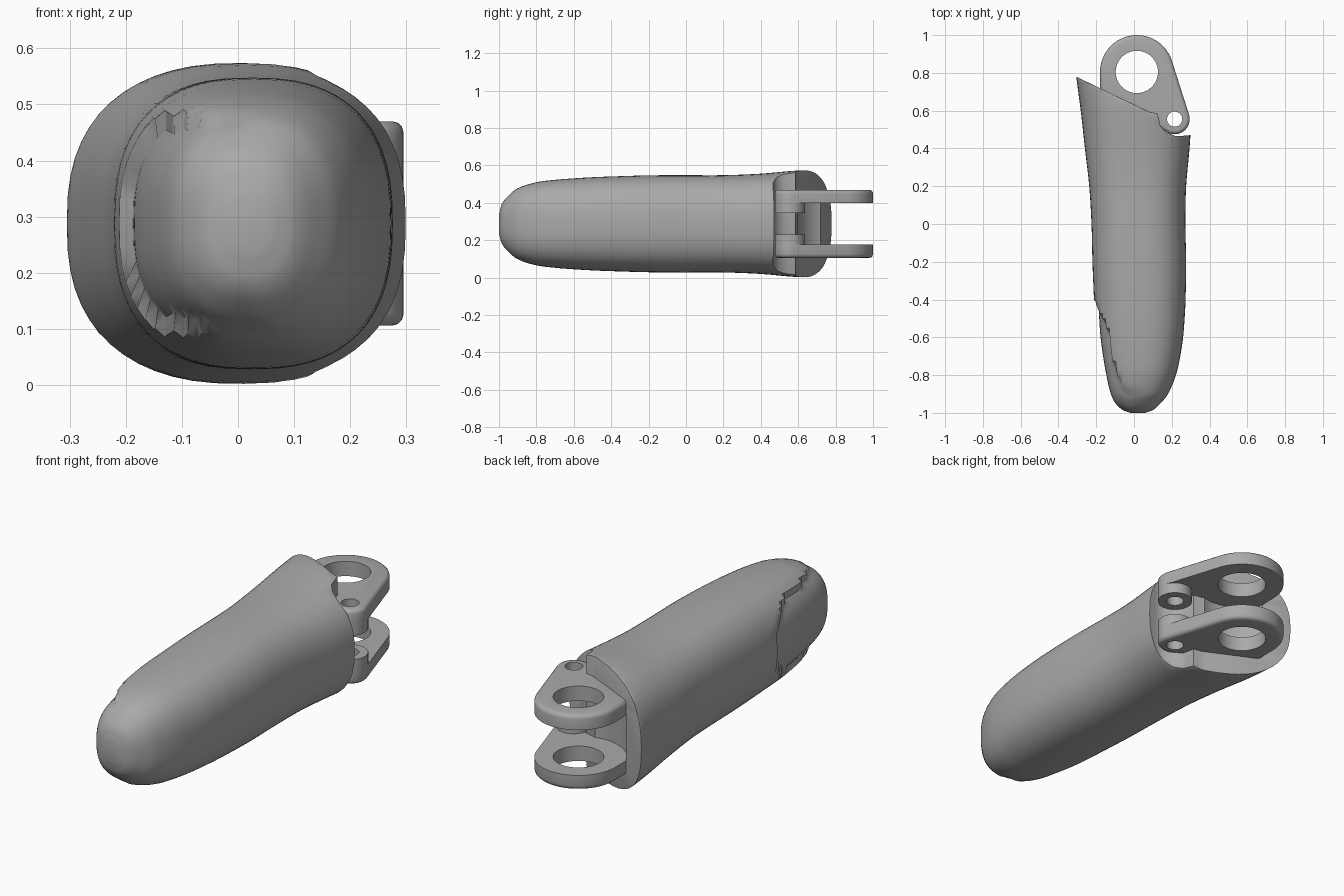
import bpy, bmesh, math
from mathutils import Vector
from mathutils.geometry import convex_hull_2d

if "Cube" in bpy.data.objects:
    bpy.data.objects.remove(bpy.data.objects["Cube"])

MID = 0.288              # height of the mirror plane
KNUCKLE = (0.015, 0.805)
PIN = (0.215, 0.555)

grey = bpy.data.materials.new("plain_grey")
grey.use_nodes = True
grey.diffuse_color = (0.4, 0.4, 0.4, 1)
grey.node_tree.nodes["Principled BSDF"].inputs["Base Color"].default_value = (0.4, 0.4, 0.4, 1)


def finish(name, bm):
    bmesh.ops.recalc_face_normals(bm, faces=bm.faces)
    mesh = bpy.data.meshes.new(name)
    bm.to_mesh(mesh)
    bm.free()
    mesh.materials.append(grey)
    ob = bpy.data.objects.new(name, mesh)
    bpy.context.collection.objects.link(ob)
    return ob


def activate(ob):
    bpy.ops.object.select_all(action='DESELECT')
    ob.select_set(True)
    bpy.context.view_layer.objects.active = ob


def circle(centre, r, n=40):
    return [(centre[0] + r * math.cos(math.tau * i / n),
             centre[1] + r * math.sin(math.tau * i / n)) for i in range(n)]


def prism(name, outline, z0, z1, round_z=None, width=0.02):
    """Upright prism; the rim at height round_z is rounded."""
    bm = bmesh.new()
    low, high = ([bm.verts.new((x, y, z)) for x, y in outline] for z in (z0, z1))
    bm.faces.new(low)
    bm.faces.new(high)
    n = len(outline)
    for i in range(n):
        j = (i + 1) % n
        bm.faces.new((low[i], low[j], high[j], high[i]))
    if round_z is not None:
        bmesh.ops.recalc_face_normals(bm, faces=bm.faces)
        rim = [e for e in bm.edges if all(abs(v.co.z - round_z) < 1e-5 for v in e.verts)]
        bmesh.ops.bevel(bm, geom=rim, offset=width, segments=3, profile=0.5, affect='EDGES')
    return finish(name, bm)


def combine(ob, other, operation):
    activate(ob)
    mod = ob.modifiers.new(operation.lower(), 'BOOLEAN')
    mod.operation, mod.object, mod.solver = operation, other, 'EXACT'
    bpy.ops.object.modifier_apply(modifier=mod.name)
    bpy.data.objects.remove(other)


# Finger body: y, right edge, left edge, half height
sections = [
    (-1.0, -0.02, 0.06, 0.05), (-0.985, -0.06, 0.1, 0.105), (-0.95, -0.1, 0.14, 0.15),
    (-0.9, -0.13, 0.18, 0.19), (-0.8, -0.165, 0.222, 0.222), (-0.7, -0.185, 0.245, 0.235),
    (-0.6, -0.2, 0.26, 0.243), (-0.5, -0.208, 0.268, 0.249), (-0.4, -0.212, 0.273, 0.253),
    (-0.2, -0.22, 0.276, 0.259), (0.0, -0.225, 0.272, 0.26), (0.2, -0.237, 0.276, 0.26),
    (0.4, -0.26, 0.294, 0.268), (0.6, -0.282, 0.306, 0.285), (0.75, -0.302, 0.308, 0.285),
    (0.9, -0.318, 0.31, 0.282)]


def spline(rows, steps):
    for i in range(len(rows) - 1):
        p = [Vector(rows[max(0, min(len(rows) - 1, i + k))]) for k in (-1, 0, 1, 2)]
        # slopes measured against y keep the uneven spacing smooth
        span = p[2][0] - p[1][0]
        m1 = (p[2] - p[0]) * (span / (p[2][0] - p[0][0]))
        m2 = (p[3] - p[1]) * (span / (p[3][0] - p[1][0]))
        for s in range(steps):
            t = s / steps
            yield (p[1] * (2*t**3 - 3*t*t + 1) + m1 * (t**3 - 2*t*t + t)
                   + p[2] * (3*t*t - 2*t**3) + m2 * (t**3 - t*t))
    yield Vector(rows[-1])


def body_point(row, angle):
    y, right, left, half = row
    c, s = math.cos(angle), math.sin(angle)
    power = 2 / 2.5
    x = math.copysign(abs(c) ** power, c) * (left - right) / 2
    z = math.copysign(abs(s) ** power, s) * half
    # Sunken fingernail on the right side
    if c < 0 and abs(z) < 0.19 and y < -0.42 - 0.15 * (z / 0.19) ** 4:
        sink = 1 - 0.1 * min(1, (y + 1) / 0.2)
        x, z = x * sink, z * sink
    return ((left + right) / 2 + x, y, MID + z)


bm = bmesh.new()
SIDES = 56
rings = [[bm.verts.new(body_point(row, math.tau * i / SIDES)) for i in range(SIDES)]
         for row in spline(sections, 4)]
for a, b in zip(rings, rings[1:]):
    for i in range(SIDES):
        j = (i + 1) % SIDES
        bm.faces.new((a[i], a[j], b[j], b[i]))
bm.faces.new(rings[0])
bm.faces.new(rings[-1])
body = finish("finger_body", bm)

# Slanted back end with a step around the pin, and a clearance pocket for the joint
back_cut = [(-0.5, 0.874), (-0.29, 0.772), (0.08, 0.594), (0.125, 0.585), (0.14, 0.52), (0.17, 0.485),
            (0.215, 0.467), (0.25, 0.466), (0.5, 0.49), (0.5, 1.1), (-0.5, 1.1)]
combine(body, prism("back_cutter", back_cut, -0.2, 0.8), 'DIFFERENCE')
combine(body, prism("pocket_cutter", circle(KNUCKLE, 0.215), MID - 0.11, MID + 0.11), 'DIFFERENCE')

# Soften the outer rim of the back end
bm = bmesh.new()
bm.from_mesh(body.data)
bmesh.ops.remove_doubles(bm, verts=bm.verts, dist=0.002)
bm.normal_update()
rim = [e for e in bm.edges if len(e.link_faces) == 2
       and min(v.co.y for v in e.verts) > 0.44
       and e.calc_face_angle() > 0.9
       and any(abs(f.normal.y) < 0.25 for f in e.link_faces)
       and all(abs(v.co.z - MID) > 0.2 or v.co.x < -0.22 for v in e.verts)
       and max(abs(f.normal.z) + abs(f.normal.x) for f in e.link_faces) > 0.9
       and abs(e.verts[0].co.z - e.verts[1].co.z) < 0.09]
bmesh.ops.bevel(bm, geom=rim, offset=0.012, segments=2, profile=0.5,
                affect='EDGES', clamp_overlap=True)
bm.to_mesh(body.data)
bm.free()

# Fork: two mirrored lugs with pin bosses on their inner faces
points = circle(KNUCKLE, 0.195, 56) + circle(PIN, 0.08) + [(-0.18, 0.69), (0.1, 0.53)]
lug_outline = [points[i] for i in convex_hull_2d([Vector(p) for p in points])]
parts = [body]
for side, name in ((1, "upper"), (-1, "lower")):
    inner, outer = MID + side * 0.11, MID + side * 0.182
    lug = prism(name + "_lug", lug_outline, inner, outer, outer)
    boss = prism(name + "_boss", circle(PIN, 0.08), MID + side * 0.058, inner + side * 0.01)
    combine(lug, boss, 'UNION')
    for centre, radius in ((KNUCKLE, 0.112), (PIN, 0.04)):
        combine(lug, prism("hole_cutter", circle(centre, radius), -0.2, 0.8), 'DIFFERENCE')
    parts.append(lug)

for ob in parts:
    activate(ob)
    bpy.ops.object.shade_smooth_by_angle(angle=math.radians(35))
